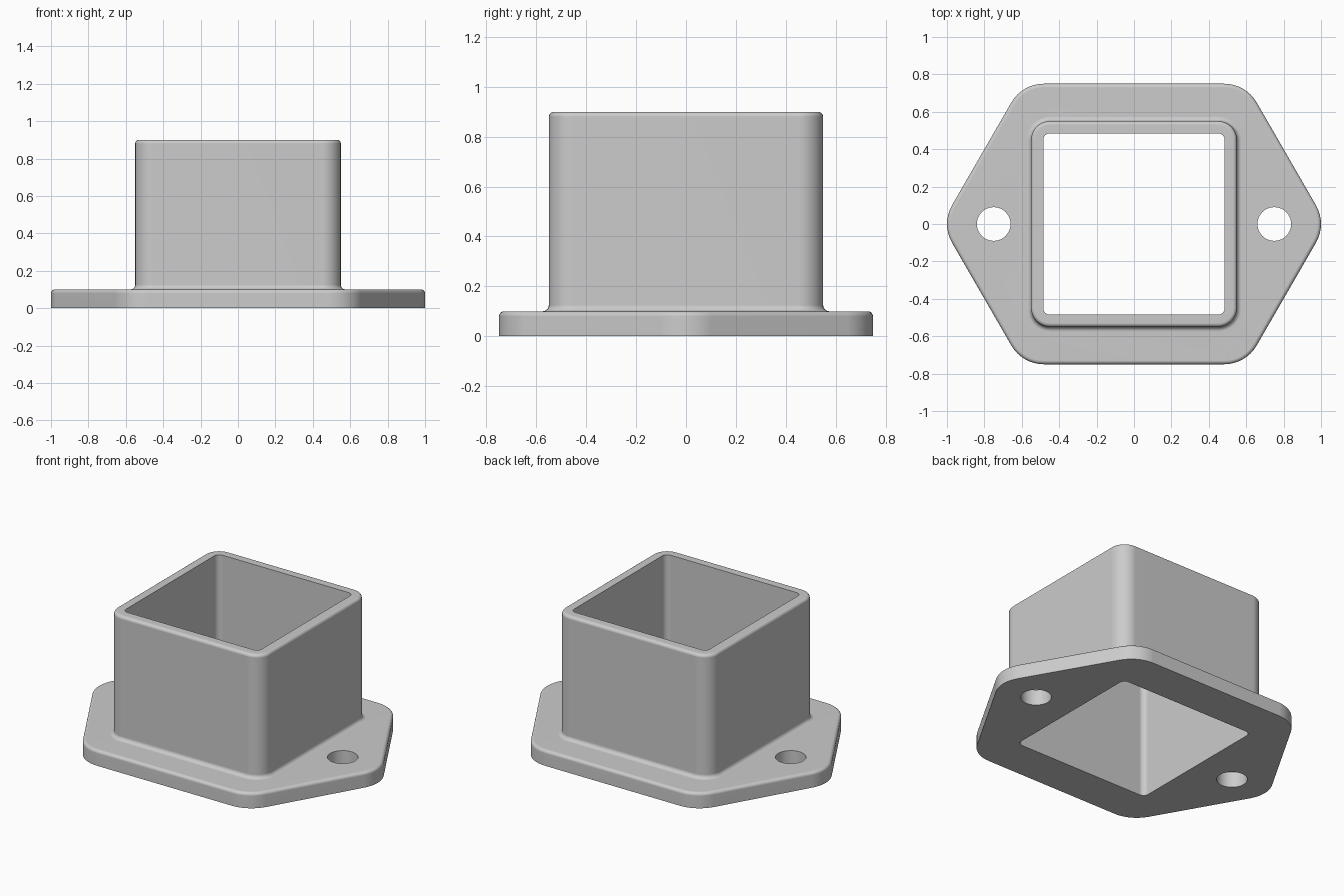
import bpy, bmesh, math

if "Cube" in bpy.data.objects:
    bpy.data.objects.remove(bpy.data.objects["Cube"])

bm = bmesh.new()


def ring(centres, a0, r, z, n=8):
    """Loop of points: one arc per centre, swept counter-clockwise."""
    step = 360 / len(centres)
    last = 1 if len(set(centres)) > 1 else 0   # a full circle shares arc ends
    verts = []
    for i, (cx, cy) in enumerate(centres):
        for k in range(n + last):
            a = math.radians(a0 + step * (i + k / n))
            verts.append(bm.verts.new((cx + r * math.cos(a), cy + r * math.sin(a), z)))
    return verts


def skin(rings):
    """Join successive loops with quads."""
    for a, b in zip(rings, rings[1:]):
        for i in range(len(a)):
            j = (i + 1) % len(a)
            bm.faces.new((a[i], a[j], b[j], b[i]))
    return rings


def fill(loops):
    """Flat face bounded by several loops."""
    edges = [bm.edges.get((l[i - 1], l[i])) for l in loops for i in range(len(l))]
    bmesh.ops.triangle_fill(bm, use_beauty=True, edges=edges, normal=(0, 0, 1))


F = 0.02                                     # rounded top edges
B = 0.025                                    # fillet where tube meets flange
H, T = 0.9, 0.1                              # total height, flange thickness
quarter = [math.radians(22.5 * k) for k in range(5)]

# Hexagonal flange edge
hx = 0.8 - 0.55 / math.sqrt(3)
hexa = [(0.8, 0), (hx, 0.55), (-hx, 0.55), (-0.8, 0), (-hx, -0.55), (hx, -0.55)]
flange = skin([ring(hexa, -30, 0.2, 0)] +
              [ring(hexa, -30, 0.2 - F * (1 - math.cos(a)), T - F + F * math.sin(a)) for a in quarter])

# Square tube: bore, rim, outer wall, base fillet
sq = [(0.45, 0.45), (-0.45, 0.45), (-0.45, -0.45), (0.45, -0.45)]
tube = skin([ring(sq, 0, 0.035, 0), ring(sq, 0, 0.035, H)] +
            [ring(sq, 0, 0.1 - F * (1 - math.cos(a)), H - F + F * math.sin(a)) for a in reversed(quarter)] +
            [ring(sq, 0, 0.1 + B * (1 - math.sin(a)), T + B * (1 - math.cos(a))) for a in reversed(quarter)])

# Bolt holes
holes = [skin([ring([(x, 0)] * 4, 0, 0.09, z, 10) for z in (0, T)]) for x in (-0.75, 0.75)]

# Flange top and underside
fill([flange[-1], tube[-1]] + [h[1] for h in holes])
fill([flange[0], tube[0]] + [h[0] for h in holes])
bmesh.ops.recalc_face_normals(bm, faces=bm.faces)

mesh = bpy.data.meshes.new("flanged_square_socket")
bm.to_mesh(mesh)
bm.free()
body = bpy.data.objects.new("flanged_square_socket", mesh)
bpy.context.collection.objects.link(body)

grey = bpy.data.materials.new("light grey")
grey.diffuse_color = (0.6, 0.6, 0.6, 1)
grey.use_nodes = True
grey.node_tree.nodes["Principled BSDF"].inputs["Base Color"].default_value = grey.diffuse_color
mesh.materials.append(grey)

# Smooth fillets, flat large faces
bpy.context.view_layer.objects.active = body
body.select_set(True)
bpy.ops.object.shade_smooth_by_angle(angle=math.radians(35))
mod = body.modifiers.new("weighted_normals", 'WEIGHTED_NORMAL')
mod.keep_sharp = True
